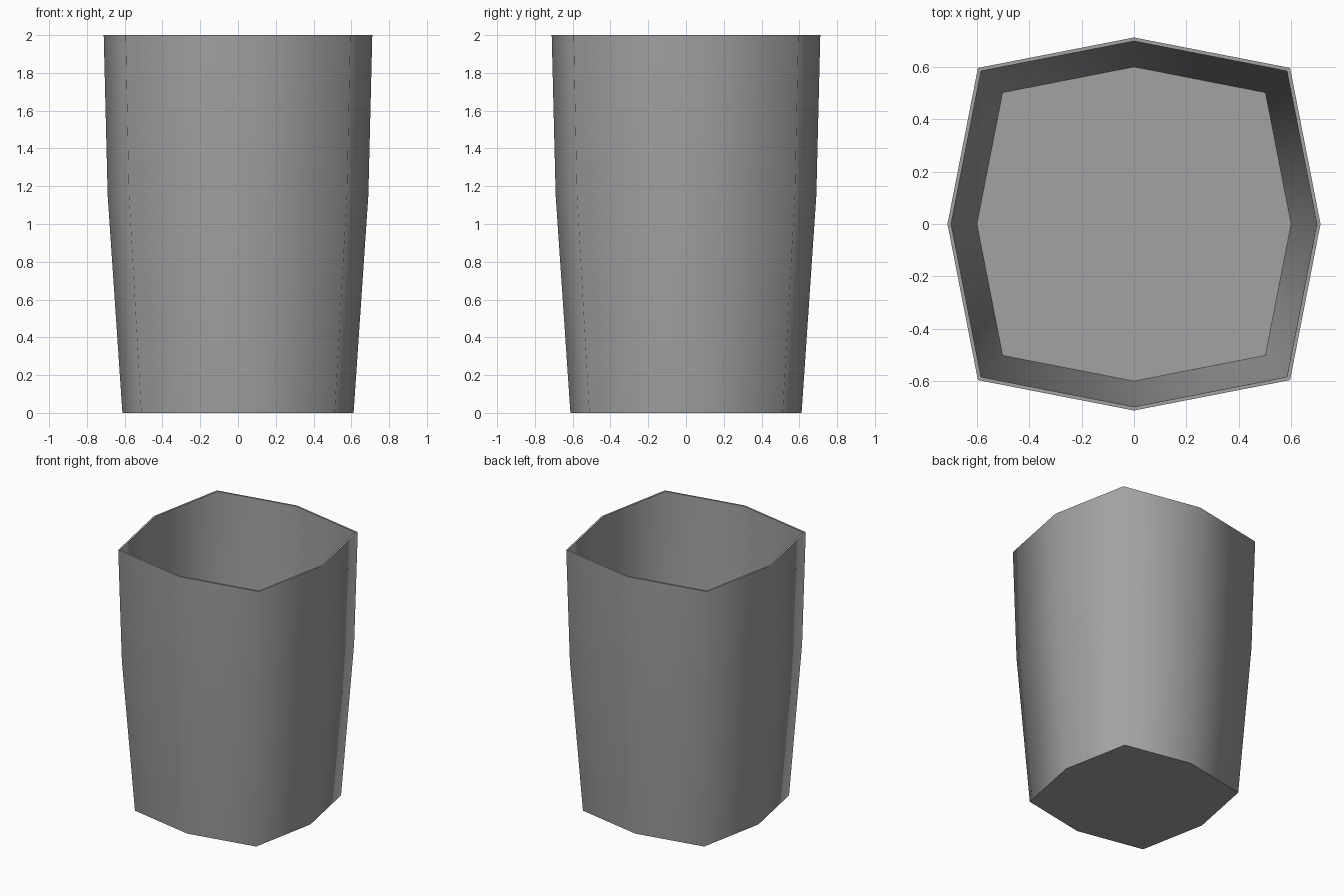
import bpy
import bmesh
import math

cube = bpy.data.objects.get("Cube")
if cube:
    bpy.data.objects.remove(cube, do_unlink=True)

grey = bpy.data.materials.new("plain_grey")
grey.use_nodes = True
grey.diffuse_color = (0.36, 0.36, 0.36, 1)
grey.node_tree.nodes["Principled BSDF"].inputs["Base Color"].default_value = grey.diffuse_color

# Profile from the outer base, up over the rim, down to the inner floor:
# (reach along the axes, corner offset in x and y, height)
PROFILE = [
    (0.612, 0.512, 0.0),
    (0.69, 0.577, 1.15),
    (0.711, 0.595, 2.0),
    (0.697, 0.583, 2.0),
    (0.676, 0.565, 1.15),
    (0.599, 0.501, 0.015),
]


def add_ring(bm, reach, corner, z):
    """Eight-sided ring, alternating axis points and corner points."""
    ring = []
    for i in range(8):
        a = i * math.pi / 4
        r = corner * math.sqrt(2) if i % 2 else reach
        ring.append(bm.verts.new((r * math.cos(a), r * math.sin(a), z)))
    return ring


# Cup shell with a thin wall, closed by a base and an inner floor
bm = bmesh.new()
rings = [add_ring(bm, *p) for p in PROFILE]
for low, high in zip(rings, rings[1:]):
    for i in range(8):
        j = (i + 1) % 8
        bm.faces.new((low[i], low[j], high[j], high[i]))
bm.faces.new(rings[0][::-1])
bm.faces.new(rings[-1])
bmesh.ops.recalc_face_normals(bm, faces=bm.faces)

mesh = bpy.data.meshes.new("cup")
bm.to_mesh(mesh)
bm.free()
mesh.materials.append(grey)
cup = bpy.data.objects.new("cup", mesh)
bpy.context.collection.objects.link(cup)

# Smooth walls, crisp rim and base edges
bpy.ops.object.select_all(action="DESELECT")
cup.select_set(True)
bpy.context.view_layer.objects.active = cup
bpy.ops.object.shade_smooth_by_angle(angle=math.radians(75))
